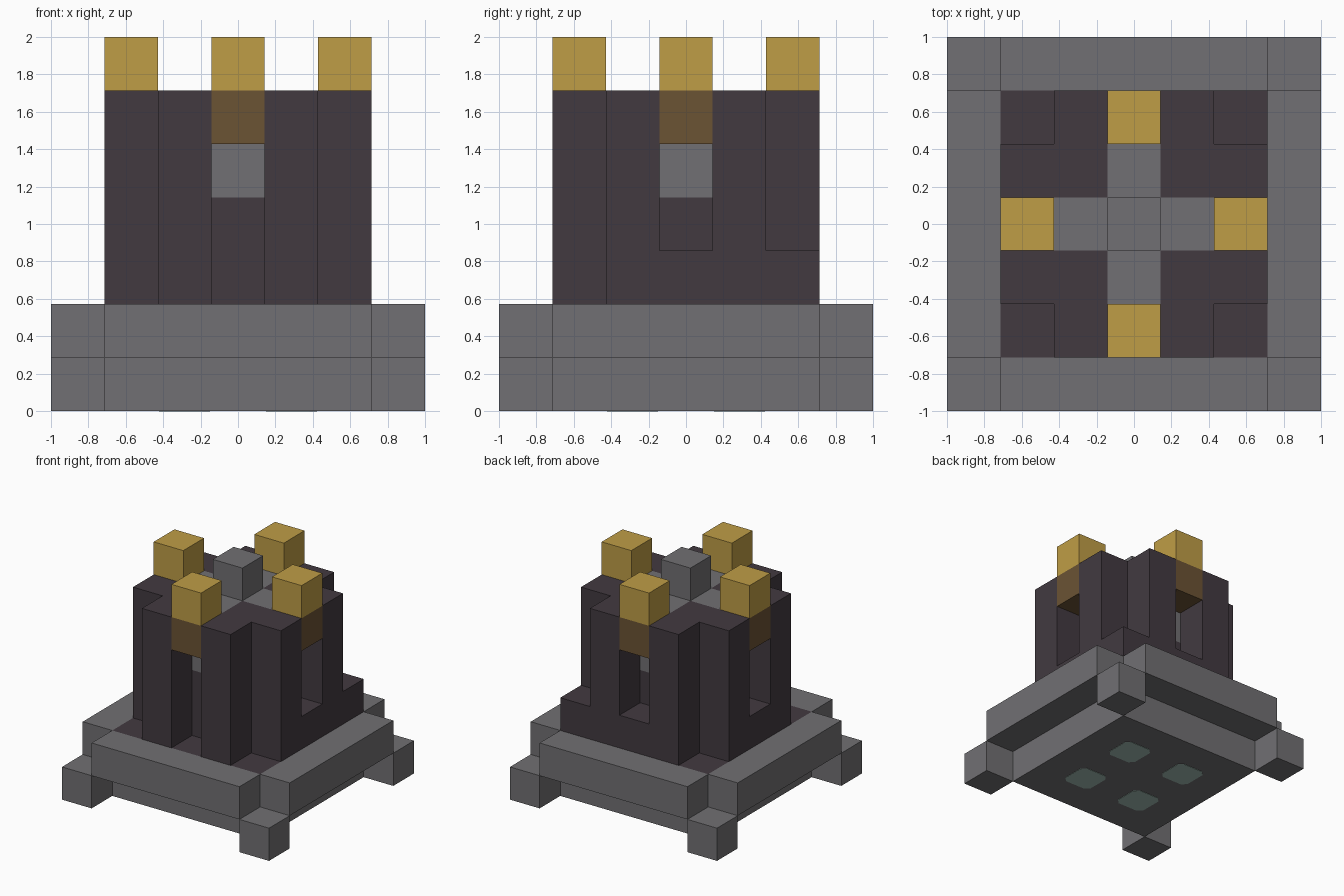
import bpy, bmesh

cube = bpy.data.objects.get("Cube")
if cube:
    bpy.data.objects.remove(cube, do_unlink=True)

CELL = 2 / 7


def material(name, rgb):
    lin = [((c / 255 + 0.055) / 1.055) ** 2.4 for c in rgb] + [1]
    m = bpy.data.materials.new(name)
    m.use_nodes = True
    m.diffuse_color = lin
    m.node_tree.nodes["Principled BSDF"].inputs["Base Color"].default_value = lin
    return m


STONE = material("grey stone", (113, 112, 115))
DARK = material("dark stone", (66, 58, 64))
GOLD = material("gold", (191, 157, 70))
BROWN = material("brown", (107, 83, 52))
TEAL = material("pale teal", (160, 187, 178))


def prism(name, outline, z0, z1, mat):
    """Extrude a plan outline, measured in cells, between two heights."""
    bm = bmesh.new()
    face = bm.faces.new([bm.verts.new((x * CELL, y * CELL, z0 * CELL)) for x, y in outline])
    top = bmesh.ops.extrude_face_region(bm, geom=[face])["geom"]
    bmesh.ops.translate(bm, vec=(0, 0, (z1 - z0) * CELL),
                        verts=[v for v in top if isinstance(v, bmesh.types.BMVert)])
    bmesh.ops.recalc_face_normals(bm, faces=bm.faces)
    mesh = bpy.data.meshes.new(name)
    bm.to_mesh(mesh)
    bm.free()
    mesh.materials.append(mat)
    obj = bpy.data.objects.new(name, mesh)
    bpy.context.collection.objects.link(obj)
    return obj


def block(name, x, y, z0, z1, mat, w=1, d=1):
    """Box centred on cell x, y, w by d cells wide."""
    a, b = w / 2, d / 2
    return prism(name, [(x - a, y - b), (x + a, y - b), (x + a, y + b), (x - a, y + b)], z0, z1, mat)


SIDES = {"front": (0, -1), "back": (0, 1), "left": (1, 0), "right": (-1, 0)}
CORNERS = {"front_left": (1, -1), "front_right": (-1, -1),
           "back_left": (1, 1), "back_right": (-1, 1)}

# Stepped base
block("base_slab", 0, 0, 0, 1, STONE, 5, 5)
block("tower_floor", 0, 0, 1, 2, DARK, 5, 5)

# Core with cross-shaped plan, raised in the middle
h, r = 0.5, 1.5
cross = [(h, -r), (h, -h), (r, -h), (r, h), (h, h), (h, r),
         (-h, r), (-h, h), (-r, h), (-r, -h), (-h, -h), (-h, -r)]
prism("lower_core", cross, 2, 4, DARK)
prism("upper_core", cross, 4, 6, STONE)
block("core_cap", 0, 0, 6, 7, STONE)

# Base beams, brown lintels and gold battlements on each side
for side, (x, y) in SIDES.items():
    block(side + "_beam", 3 * x, 3 * y, 1, 2, STONE, 1 if x else 5, 1 if y else 5)
    block(side + "_lintel", 2 * x, 2 * y, 5, 6, BROWN)
    block(side + "_battlement", 2 * x, 2 * y, 6, 7, GOLD)
    if side != "front":
        block(side + "_window_sill", 2 * x, 2 * y, 2, 3, DARK)

# Feet, notched corner walls and underside panels
ell = [(0.5, 0.5), (2.5, 0.5), (2.5, 1.5), (1.5, 1.5), (1.5, 2.5), (0.5, 2.5)]
e, c = 0.48, 0.34
octagon = [(e, -c), (e, c), (c, e), (-c, e), (-e, c), (-e, -c), (-c, -e), (c, -e)]
for corner, (x, y) in CORNERS.items():
    block(corner + "_foot", 3 * x, 3 * y, 0, 1, STONE)
    prism(corner + "_wall", [(x * u, y * v) for u, v in ell], 2, 6, DARK)
    prism(corner + "_underside_panel", [(x + u, y + v) for u, v in octagon], -0.01, 0.01, TEAL)

# Single low block filling one corner notch
block("back_left_step", 2, 2, 2, 3, DARK)
